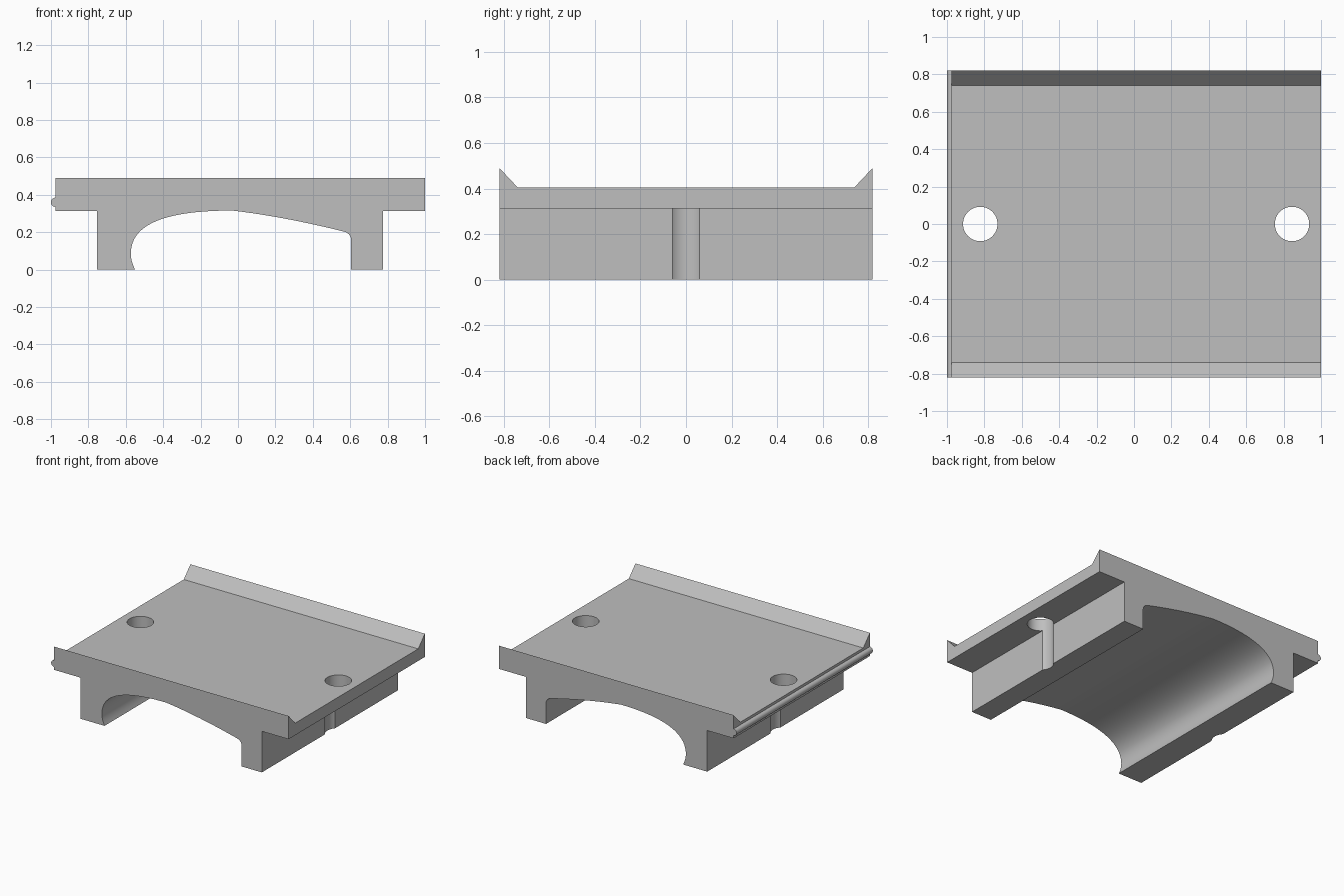
import bpy, bmesh, math
from mathutils import Vector
from mathutils.geometry import interpolate_bezier

if "Cube" in bpy.data.objects:
    bpy.data.objects.remove(bpy.data.objects["Cube"])

grey = bpy.data.materials.new("plain grey")
grey.use_nodes = True
grey.diffuse_color = (0.52, 0.52, 0.52, 1)
grey.node_tree.nodes["Principled BSDF"].inputs["Base Color"].default_value = grey.diffuse_color


def prism(name, points, depth):
    """Extrude a closed outline symmetrically along the given depth vector."""
    bm = bmesh.new()
    face = bm.faces.new([bm.verts.new(Vector(p) - depth / 2) for p in points])
    moved = bmesh.ops.extrude_face_region(bm, geom=[face])["geom"]
    bmesh.ops.translate(bm, vec=depth, verts=[v for v in moved if isinstance(v, bmesh.types.BMVert)])
    bmesh.ops.recalc_face_normals(bm, faces=bm.faces[:])
    mesh = bpy.data.meshes.new(name)
    bm.to_mesh(mesh)
    bm.free()
    mesh.materials.append(grey)
    obj = bpy.data.objects.new(name, mesh)
    bpy.context.collection.objects.link(obj)
    return obj


def curve(a, b, c, d, steps):
    pts = [Vector((x, z, 0)) for x, z in (a, b, c, d)]
    return [(p.x, p.y) for p in interpolate_bezier(*pts, steps)]


# Arched opening under the bridge, from left foot to right foot
arch = curve((-0.55, 0), (-0.56, 0.02), (-0.573, 0.05), (-0.573, 0.085), 6)
arch += curve((-0.573, 0.085), (-0.573, 0.23), (-0.42, 0.316), (-0.03, 0.316), 28)[1:]
arch += curve((-0.03, 0.316), (0.19, 0.29), (0.40, 0.245), (0.565, 0.204), 12)[1:]
arch += curve((0.565, 0.204), (0.592, 0.197), (0.605, 0.18), (0.605, 0.155), 8)[1:]

# Small half-round bead on the slab edge
bead = []
for i in range(17):
    a = math.pi / 2 + math.pi * i / 16
    bead.append((-0.975 + 0.025 * math.cos(a), 0.36 + 0.025 * math.sin(a)))

# Whole side profile: feet, slab and bead
outline = arch + [(0.605, 0), (0.775, 0), (0.775, 0.313), (1, 0.313), (1, 0.55), (-0.975, 0.55)]
outline += bead + [(-0.975, 0.313), (-0.753, 0.313), (-0.753, 0)]
saddle = prism("saddle_plate", [(x, 0, z) for x, z in outline], Vector((0, 1.64, 0)))

# Cutters: sloped channel that leaves the two lips, and two bolt holes
channel = [(-0.74, 0.405), (0.74, 0.405), (0.98, 0.66), (-0.98, 0.66)]
cutters = [prism("channel_cutter", [(0, y, z) for y, z in channel], Vector((2.4, 0, 0)))]
for side, x in (("right", -0.822), ("left", 0.845)):
    ring = [(x + 0.092 * math.cos(i * math.tau / 48), 0.092 * math.sin(i * math.tau / 48), 0.2)
            for i in range(48)]
    cutters.append(prism(side + "_hole_cutter", ring, Vector((0, 0, 1))))

bpy.ops.object.select_all(action="DESELECT")
saddle.select_set(True)
bpy.context.view_layer.objects.active = saddle
for cutter in cutters:
    cutter.hide_render = True
    mod = saddle.modifiers.new(cutter.name, "BOOLEAN")
    mod.operation = "DIFFERENCE"
    mod.solver = "EXACT"
    mod.object = cutter
    bpy.ops.object.modifier_apply(modifier=mod.name)
    bpy.data.objects.remove(cutter)

bpy.ops.object.shade_smooth_by_angle(angle=math.radians(30))
